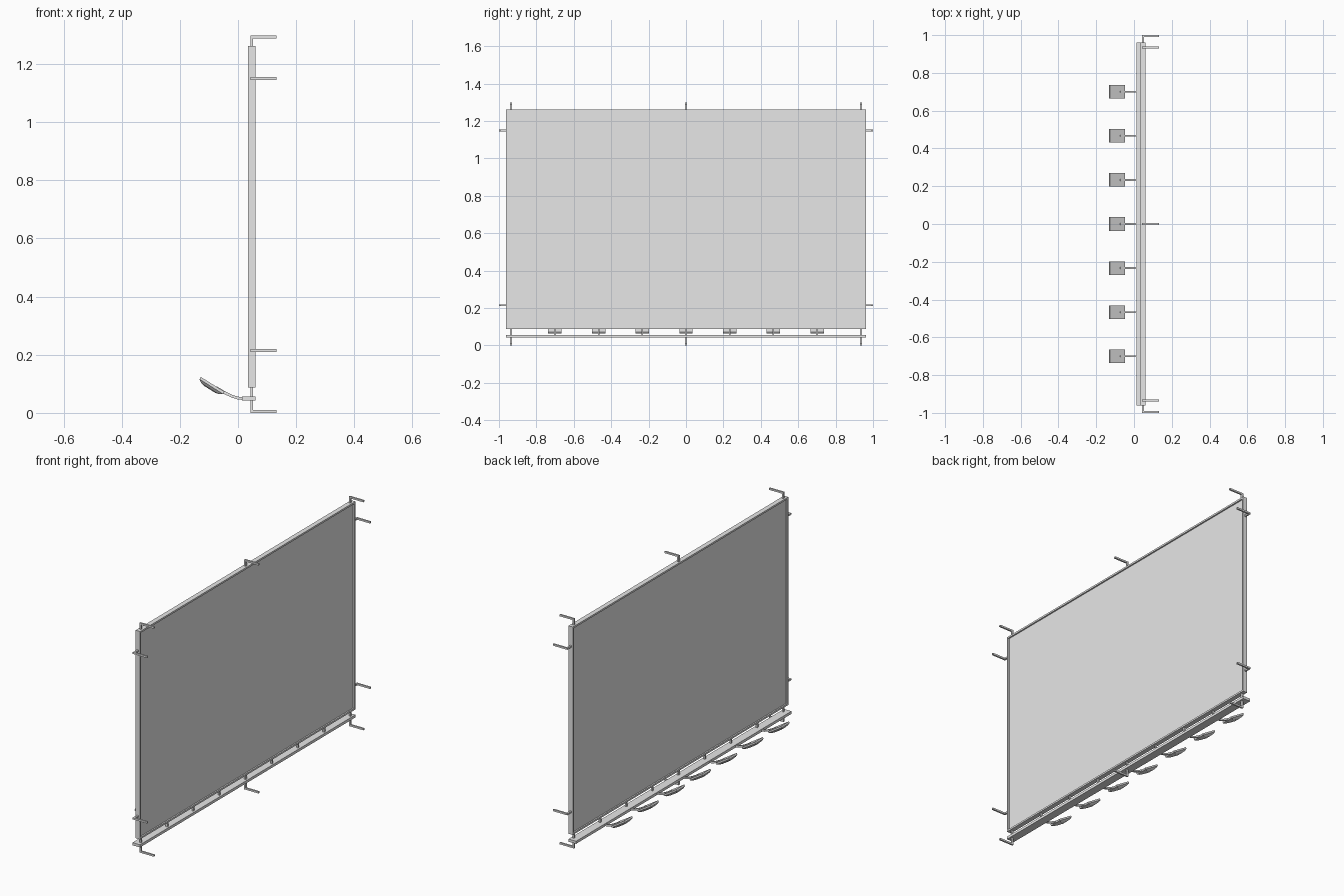
import bpy
import bmesh
from mathutils import Matrix, Vector

cube = bpy.data.objects.get("Cube")
if cube:
    bpy.data.objects.remove(cube, do_unlink=True)

grey = bpy.data.materials.new("light grey metal")
grey.use_nodes = True
GREY = (0.8, 0.8, 0.8, 1)
grey.diffuse_color = GREY
grey.node_tree.nodes["Principled BSDF"].inputs["Base Color"].default_value = GREY


def finish(name, bm):
    bmesh.ops.recalc_face_normals(bm, faces=bm.faces)
    mesh = bpy.data.meshes.new(name)
    bm.to_mesh(mesh)
    bm.free()
    mesh.materials.append(grey)
    obj = bpy.data.objects.new(name, mesh)
    bpy.context.collection.objects.link(obj)
    return obj


def add_box(bm, low, high):
    low, high = Vector(low), Vector(high)
    place = Matrix.Translation((low + high) / 2) @ Matrix.Diagonal((*(high - low), 1))
    return bmesh.ops.create_cube(bm, size=1, matrix=place)["verts"]


def box(name, low, high):
    bm = bmesh.new()
    add_box(bm, low, high)
    return finish(name, bm)


def sweep(name, path, across, half):
    """Square rod mitred along a flat path; across is the normal of its plane."""
    bm = bmesh.new()
    path = [Vector(p) for p in path]
    across = Vector(across)
    rings = []
    for i, p in enumerate(path):
        before = (p - path[max(i - 1, 0)]).normalized()
        after = (path[min(i + 1, len(path) - 1)] - p).normalized()
        side = (before + after).normalized().cross(across)
        stretch = half
        if before.length and after.length:
            stretch = half / side.dot(before.cross(across))
        rings.append([bm.verts.new(p + side * stretch * a + across * half * b)
                      for a, b in ((1, 1), (-1, 1), (-1, -1), (1, -1))])
    for r, s in zip(rings, rings[1:]):
        for k in range(4):
            n = (k + 1) % 4
            bm.faces.new((r[k], r[n], s[n], s[k]))
    bm.faces.new(rings[0])
    bm.faces.new(rings[-1])
    return finish(name, bm)


# Display board: slab with a recessed sheet inside a raised rim on both faces
X0, X1, Y, Z0, Z1 = 0.034, 0.061, 0.962, 0.087, 1.262
bm = bmesh.new()
add_box(bm, (X0, -Y, Z0), (X1, Y, Z1))
bm.normal_update()
sheets = [f for f in bm.faces if abs(f.normal.x) > 0.9]
bmesh.ops.inset_individual(bm, faces=sheets, thickness=0.014)
for face in sheets:
    sheet = bmesh.ops.extrude_discrete_faces(bm, faces=[face])["faces"][0]
    sheet.normal_update()
    bmesh.ops.translate(bm, verts=sheet.verts, vec=-sheet.normal * 0.008)
finish("display_board", bm)

# Walkway below the board
box("walkway", (0.014, -Y, 0.042), (0.061, Y, 0.057))

# Wall brackets on the top, bottom and both sides
ROD = 0.0048
RX, REACH = 0.047, 0.132
for n, y in enumerate((-0.935, 0, 0.935)):
    for label, start, end in (("top", Z1 - 0.005, 1.293), ("bottom", Z0 + 0.005, ROD)):
        sweep(f"{label}_bracket_{n + 1}",
              [(RX, y, start), (RX, y, end), (REACH, y, end)], (0, 1, 0), ROD)
for side in (-1, 1):
    for label, z in (("lower", 0.215), ("upper", 1.15)):
        sweep(f"{label}_side_bracket_{'left' if side < 0 else 'right'}",
              [(RX, side * (Y - 0.005), z), (RX, side * (1 - ROD), z),
               (REACH, side * (1 - ROD), z)], (0, 0, 1), ROD)

# Lamps: hanger post, curved arm and a tilted head tapering underneath
HEAD = [(0.0, 0.036, 0.048), (-0.009, 0.036, 0.048), (-0.016, 0.028, 0.038),
        (-0.02, 0.016, 0.022)]
tilt = Matrix.Translation((-0.087, 0, 0.098)) @ Matrix.Rotation(0.56, 4, "Y")
for n in range(7):
    y = (n - 3) * 0.2335
    box(f"walkway_hanger_{n + 1}", (RX - ROD, y - ROD, 0.05),
        (RX + ROD, y + ROD, Z0 + 0.005))
    sweep(f"lamp_arm_{n + 1}",
          [(0.02, y, 0.049), (0.0, y, 0.051), (-0.02, y, 0.057),
           (-0.045, y, 0.069), (-0.075, y, 0.087)], (0, 1, 0), ROD)
    bm = bmesh.new()
    rings = [[bm.verts.new(Vector((0, y, 0)) + tilt @ Vector((a * lx, b * wy, z)))
              for a, b in ((1, 1), (-1, 1), (-1, -1), (1, -1))] for z, wy, lx in HEAD]
    for r, s in zip(rings, rings[1:]):
        for k in range(4):
            m = (k + 1) % 4
            bm.faces.new((r[k], r[m], s[m], s[k]))
    bm.faces.new(rings[0])
    bm.faces.new(rings[-1])
    finish(f"lamp_head_{n + 1}", bm)
